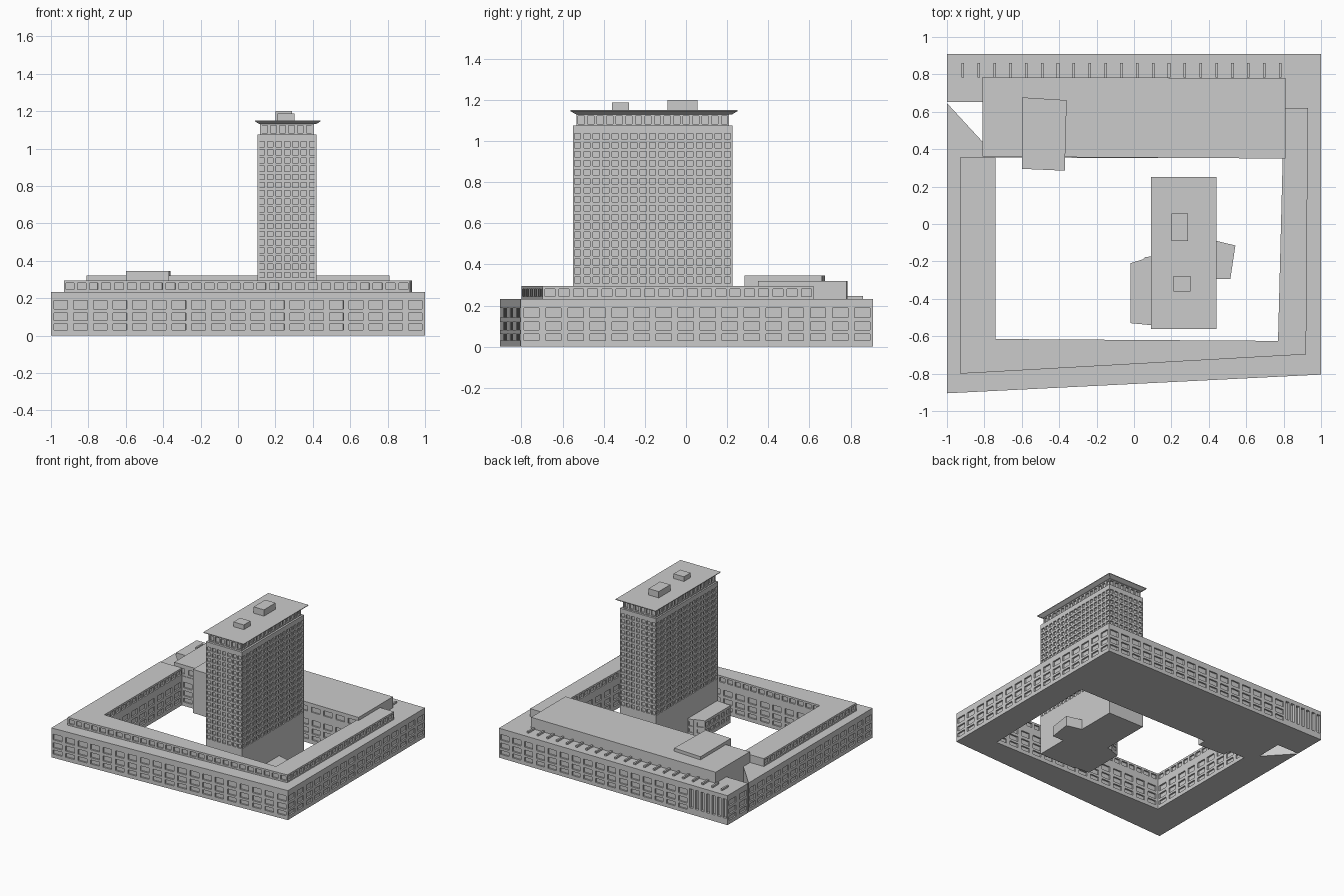
import bpy, bmesh
from mathutils import Vector

if "Cube" in bpy.data.objects:
    bpy.data.objects.remove(bpy.data.objects["Cube"])


def finish(name, bm):
    bmesh.ops.remove_doubles(bm, verts=bm.verts, dist=1e-5)
    me = bpy.data.meshes.new(name)
    bm.to_mesh(me)
    bm.free()
    ob = bpy.data.objects.new(name, me)
    bpy.context.collection.objects.link(ob)
    return ob


def quad(bm, *pts):
    bm.faces.new([bm.verts.new(p) for p in pts])


def wall(bm, a, b, z0, z1, spec):
    """Flat wall from a to b with a grid of recessed windows (pitch, fill, rows, depth)."""
    a, b = Vector(a), Vector(b)
    length = (b - a).length
    d = (b - a) / length
    n = Vector((d.y, -d.x))

    def P(u, z, depth=0.0):
        p = a + d * u - n * depth
        return (p.x, p.y, z)

    count = round(length / spec[0]) if spec else 0
    if count < 1:
        quad(bm, P(0, z0), P(length, z0), P(length, z1), P(0, z1))
        return
    pitch, fill, rows, dep = spec
    step = length / count
    us = [0.0]
    for i in range(count):
        us += [(i + .5 - fill / 2) * step, (i + .5 + fill / 2) * step]
    us.append(length)
    zs = [z0] + [z for r in rows for z in r] + [z1]
    for j in range(len(zs) - 1):
        lo, hi = zs[j], zs[j + 1]
        if j % 2 == 0:
            quad(bm, P(0, lo), P(length, lo), P(length, hi), P(0, hi))
            continue
        for i in range(len(us) - 1):
            l, r = us[i], us[i + 1]
            if i % 2 == 0:
                quad(bm, P(l, lo), P(r, lo), P(r, hi), P(l, hi))
                continue
            # recessed pane and its four reveals
            quad(bm, P(l, lo, dep), P(r, lo, dep), P(r, hi, dep), P(l, hi, dep))
            ring = [(l, lo), (r, lo), (r, hi), (l, hi)]
            for k in range(4):
                p, q = ring[k], ring[(k + 1) % 4]
                quad(bm, P(*p), P(*q), P(*q, dep), P(*p, dep))


def building(name, loops, z0, z1, spec=None, special=None):
    """Prism from a counter-clockwise outline plus optional clockwise holes."""
    bm = bmesh.new()
    for z, up in ((z0, -1), (z1, 1)):
        edges = []
        for loop in loops:
            vs = [bm.verts.new((x, y, z)) for x, y in loop]
            edges += [bm.edges.new((vs[i - 1], vs[i])) for i in range(len(vs))]
        res = bmesh.ops.triangle_fill(bm, edges=edges, use_beauty=True)
        for f in res["geom"]:
            if isinstance(f, bmesh.types.BMFace):
                f.normal_update()
                if f.normal.z * up < 0:
                    f.normal_flip()
    for li, loop in enumerate(loops):
        for i, a in enumerate(loop):
            b = loop[(i + 1) % len(loop)]
            wall(bm, a, b, z0, z1, (special or {}).get((li, i), spec))
    return finish(name, bm)


def rect(x0, x1, y0, y1):
    return [(x0, y0), (x1, y0), (x1, y1), (x0, y1)]


# Perimeter block with courtyard and the open triangular corner notch
rows = [(.03, .062), (.08, .12), (.143, .187)]
outer = [(-1, -.905), (1, -.805), (1, .91), (-.66, .91), (-1, .91), (-1, .652),
         (-.81, .652), (-.81, .44), (-1, .646)]
court = [(-.74, -.615), (-.74, .355), (.795, .352), (.77, -.625)]
building("perimeter_block", [outer, court], 0, .233, (.105, .7, rows, .012),
         {(0, 3): (.05, .6, [(.05, .2)], .02),
          (0, 5): None, (0, 6): None, (0, 7): None})

# Set-back upper storey on three wings
upper = [(-.93, -.8), (-.74, -.79), (.92, -.697), (.93, .62), (.81, .62), (.81, .352),
         (.795, .352), (.77, -.625), (-.74, -.615), (-.74, .355), (-.93, .355)]
building("upper_storey", [upper], .233, .295, (.07, .7, [(.245, .28)], .012),
         {(0, 3): None, (0, 4): None, (0, 5): None, (0, 9): None})

# Rear hall and the wing crossing it
hall = [(-.81, .36), (.81, .35), (.81, .78), (-.81, .785)]
building("rear_hall", [hall], .233, .32, (.105, .7, [(.25, .29)], .01),
         {(0, 1): None, (0, 2): None, (0, 3): None})
cross = [(-.6, .295), (-.37, .285), (-.36, .662), (-.6, .677)]
building("cross_wing", [cross], 0, .345)

# Row of roof ribs behind the hall
for i in range(21):
    x = -.915 + i * .0848
    building("roof_rib", [rect(x - .007, x + .007, .783, .86)], .233, .247)

# Tower shaft, recessed top floor
floors = [(.31 + i * .0437, .338 + i * .0437) for i in range(17)]
building("tower_shaft", [rect(.105, .42, -.55, .225)], 0, 1.075,
         (.046, .66, floors, .01))
building("tower_top_floor", [rect(.117, .405, -.533, .21)], 1.075, 1.132,
         (.046, .66, [(1.083, 1.122)], .012))

# Overhanging roof slab, tapered on its underside
bm = bmesh.new()
low = [(x, y, 1.13) for x, y in rect(.117, .415, -.535, .225)]
mid = [(x, y, 1.145) for x, y in rect(.09, .442, -.562, .25)]
top = [(x, y, 1.15) for x, y, z in mid]
quad(bm, *low[::-1])
quad(bm, *top)
for p, q in ((low, mid), (mid, top)):
    for i in range(4):
        j = (i + 1) % 4
        quad(bm, p[i], p[j], q[j], q[i])
finish("tower_roof", bm)
building("roof_plant_large", [rect(.2, .29, -.09, .055)], 1.15, 1.2)
building("roof_plant_small", [rect(.212, .303, -.36, -.277)], 1.15, 1.187)

# Low annexes at the foot of the tower
left = [(-.02, -.53), (.105, -.542), (.105, -.172), (.06, -.177), (.05, -.188), (-.02, -.21)]
building("left_annex", [left], 0, .135, (.06, .65, [(.03, .06), (.08, .115)], .008),
         {(0, 1): None})
right = [(.42, -.295), (.515, -.295), (.542, -.115), (.42, -.085)]
building("right_annex", [right], 0, .08)
